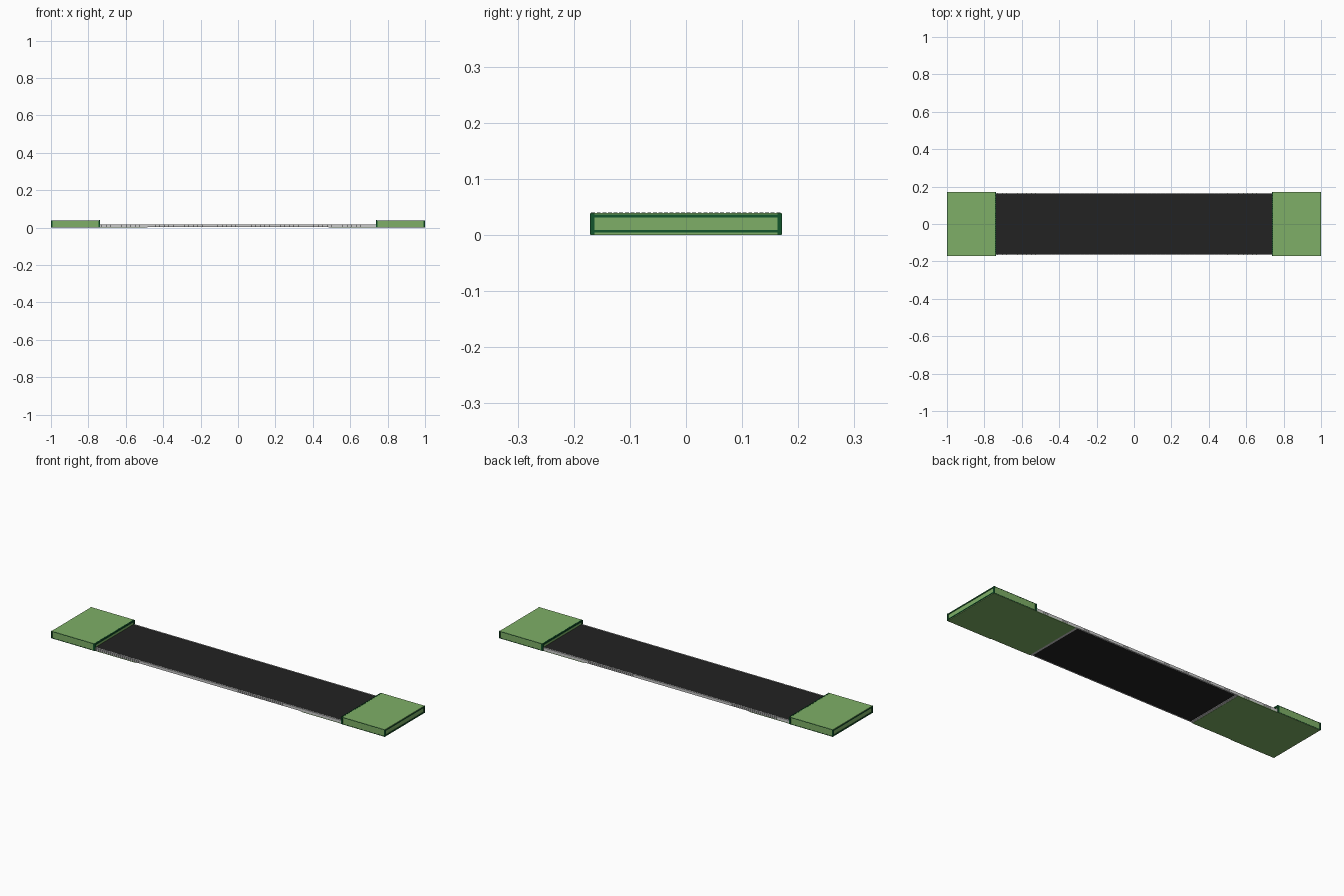
import bpy, bmesh
from mathutils import Matrix, Vector

if "Cube" in bpy.data.objects:
    bpy.data.objects.remove(bpy.data.objects["Cube"])


def mat(name, col):
    m = bpy.data.materials.new(name)
    m.diffuse_color = (*col, 1)
    m.use_nodes = True
    m.node_tree.nodes["Principled BSDF"].inputs["Base Color"].default_value = m.diffuse_color
    return m


BLACK = mat("slide black", (0.016, 0.016, 0.016))
GREEN = mat("soft green", (0.21, 0.43, 0.135))
DARK = mat("dark green thread", (0.006, 0.09, 0.025))
GREY = mat("light grey thread", (0.60, 0.60, 0.60))


def boxes(name, ranges, material):
    """One object made of boxes, each given as x0, x1, y0, y1, z0, z1."""
    bm = bmesh.new()
    for x0, x1, y0, y1, z0, z1 in ranges:
        c = Vector((x0 + x1, y0 + y1, z0 + z1)) / 2
        size = Vector((abs(x1 - x0), abs(y1 - y0), abs(z1 - z0)))
        bmesh.ops.create_cube(bm, size=1, matrix=Matrix.Translation(c) @ Matrix.Diagonal(size.to_4d()))
    me = bpy.data.meshes.new(name)
    bm.to_mesh(me)
    bm.free()
    me.materials.append(material)
    ob = bpy.data.objects.new(name, me)
    bpy.context.collection.objects.link(ob)
    return ob


def span(a, b, s):
    return (a, b) if s > 0 else (-b, -a)


# Sliding sheet
boxes("slide_sheet", [(-0.745, 0.745, -0.163, 0.163, 0.004, 0.017)], BLACK)

# Overlock stitching along both long edges of the sheet
N = 124
pitch = 1.48 / N
for s, side in ((-1, "front"), (1, "back")):
    row = []
    for i in range(N):
        x = -0.74 + i * pitch
        row.append((x, x + pitch * 0.92, *span(0.161, 0.167, s), 0.0035, 0.0178))
    boxes(side + "_edge_stitching", row, GREY)

for s, side in ((-1, "left"), (1, "right")):
    # Padded end block
    boxes(side + "_end_block", [(*span(0.74, 0.998, s), -0.17, 0.17, 0.0, 0.039)], GREEN)
    # Flap that folds under the sheet, with its sewn edge
    boxes(side + "_under_flap", [(*span(0.497, 0.742, s), -0.167, 0.167, 0.0, 0.0038)], GREEN)
    boxes(side + "_flap_stitching", [(*span(0.484, 0.497, s), -0.165, 0.165, 0.001, 0.0042)], GREY)

    # Dark seams on the outer and inner end faces
    seams = []
    for x0, x1 in ((0.996, 1.0), (0.7365, 0.742)):
        X = span(x0, x1, s)
        for z in (0.0065, 0.0335):
            seams.append((*X, -0.171, 0.171, z - 0.0025, z + 0.0025))
        for y in (-0.167, 0.167):
            seams.append((*X, y - 0.004, y + 0.004, 0.001, 0.0385))
    # Seams on the long sides: short uprights at both ends of the block
    for t in (-1, 1):
        Y = span(0.1685, 0.1715, t)
        for x0, x1 in ((0.7365, 0.747), (0.993, 1.0)):
            seams.append((*span(x0, x1, s), *Y, 0.001, 0.0385))
        for z in (0.003, 0.037):
            seams.append((*span(0.74, 0.998, s), *span(0.1685, 0.1706, t), z - 0.001, z + 0.001))
    boxes(side + "_block_seams", seams, DARK)
    # Row of stitches along the inner top edge
    dots = []
    for i in range(34):
        y = -0.169 + i * 0.01
        dots.append((*span(0.7365, 0.7435, s), y, y + 0.007, 0.0355, 0.0398))
    boxes(side + "_top_stitches", dots, DARK)
